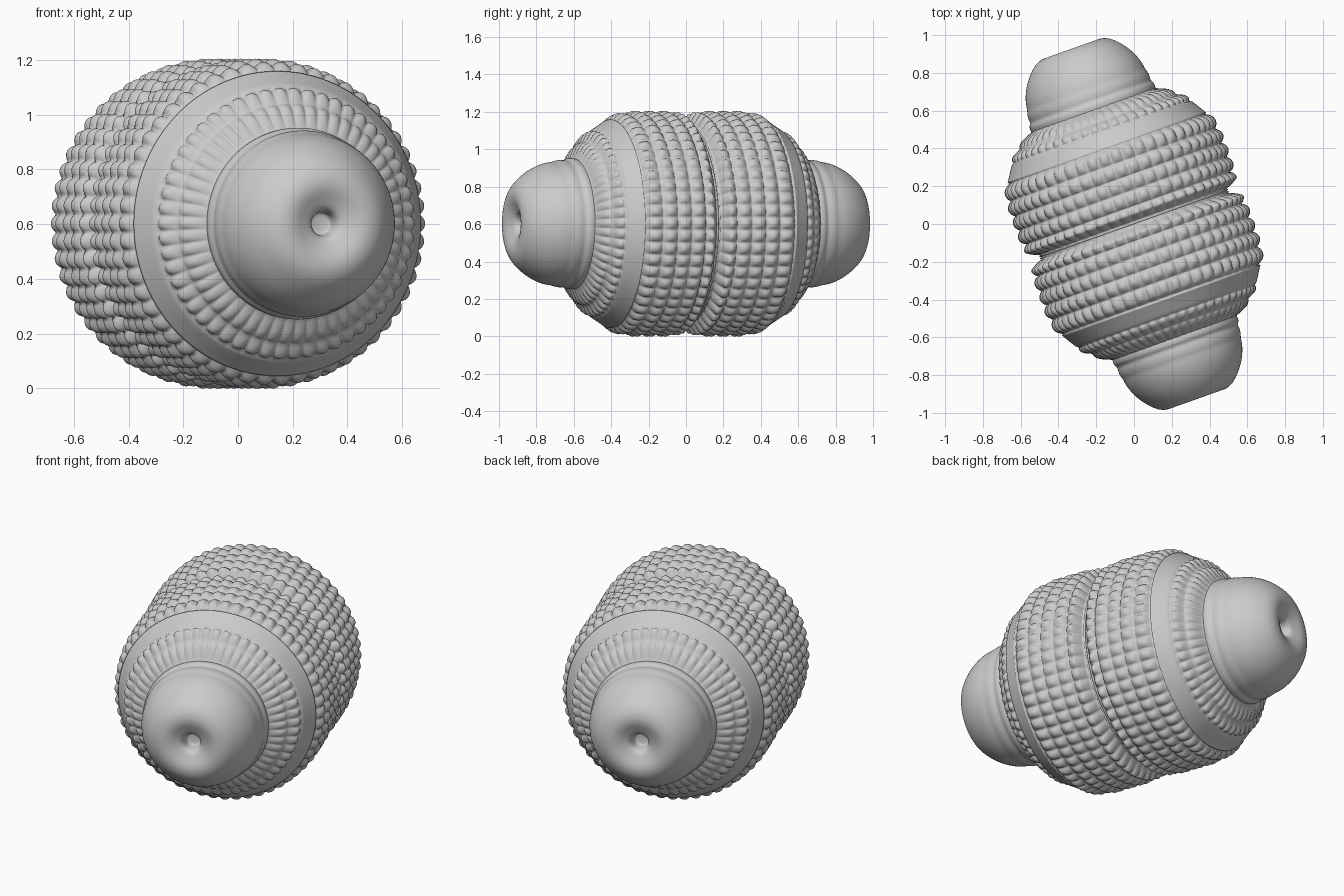
import bpy, bmesh, math
from mathutils import Matrix

if "Cube" in bpy.data.objects:
    bpy.data.objects.remove(bpy.data.objects["Cube"])

AXIS_TURN = math.radians(19.6)   # barrel axis turned away from the y axis
CENTRE_Z = 0.602
BEADS = 54                       # beads in every ring


def interp(pts, s):
    for (a, ra), (b, rb) in zip(pts, pts[1:]):
        if s <= b:
            return ra + (rb - ra) * (s - a) / (b - a)
    return pts[-1][1]


def lathe(name, stations, radius, segs, flip):
    """Surface of revolution about the barrel axis; flip=-1 makes the rear half."""
    bm = bmesh.new()
    rings = []
    for s in stations:
        rings.append([bm.verts.new((radius(s, t) * math.cos(t), -s * flip, radius(s, t) * math.sin(t)))
                      for t in (2 * math.pi * i / segs for i in range(segs))])
    for a, b in zip(rings, rings[1:]):
        for i in range(segs):
            j = (i + 1) % segs
            bm.faces.new((a[i], a[j], b[j], b[i]))
    return finish(name, bm)


def finish(name, bm):
    bmesh.ops.remove_doubles(bm, verts=bm.verts, dist=1e-5)
    bmesh.ops.recalc_face_normals(bm, faces=bm.faces)
    bm.transform(Matrix.Translation((0, 0, CENTRE_Z)) @ Matrix.Rotation(AXIS_TURN, 4, 'Z'))
    me = bpy.data.meshes.new(name)
    bm.to_mesh(me)
    bm.free()
    for p in me.polygons:
        p.use_smooth = True
    ob = bpy.data.objects.new(name, me)
    bpy.context.collection.objects.link(ob)
    return ob


# Beaded shell: overall outline, with rings of beads pressed outward
outline = [(0, .535), (.015, .555), (.05, .597), (.12, .604), (.3, .604), (.4, .588),
           (.45, .556), (.50, .525), (.55, .487), (.61, .415), (.64, .365), (.655, .33)]
# start, end and depth of each ring of beads
ring_bands = [(.01, .09, .032), (.09, .17, .026), (.17, .25, .026), (.25, .33, .026),
              (.33, .425, .030), (.515, .575, .026), (.575, .64, .022)]


def shell_radius(s, t):
    r = interp(outline, s)
    around = abs(math.cos(BEADS * t / 2)) ** 0.8
    for a, b, depth in ring_bands:
        if a <= s < b:
            along = math.sin(math.pi * (s - a) / (b - a)) ** 0.7
            return r - depth * (1 - along * (0.25 + 0.75 * around))
    # plain bands keep a shallow groove level at their borders
    return r - 0.012


# Smooth end cap with a rolled rim and a small central hole
cap_profile = [(.60, .34), (.645, .352), (.67, .352), (.685, .337), (.71, .343), (.74, .338),
               (.755, .331), (.80, .327), (.87, .298), (.925, .257), (.97, .212), (.987, .165),
               (.984, .125), (.968, .09), (.957, .062), (.94, .046), (.90, .042),
               (.885, .038), (.884, .0)]

for side, flip in (("front", 1), ("rear", -1)):
    n = 110
    lathe(side + "_beaded_shell", [.655 * k / n for k in range(n + 1)],
          shell_radius, BEADS * 8, flip)
    bm_stations = list(range(len(cap_profile)))
    bm = bmesh.new()
    segs = 48
    rings = [[bm.verts.new((r * math.cos(2 * math.pi * i / segs), -s * flip,
                            r * math.sin(2 * math.pi * i / segs))) for i in range(segs)]
             for s, r in cap_profile[:-1]]
    for a, b in zip(rings, rings[1:]):
        for i in range(segs):
            j = (i + 1) % segs
            bm.faces.new((a[i], a[j], b[j], b[i]))
    bm.faces.new(rings[-1])
    cap = finish(side + "_end_cap", bm)
    sub = cap.modifiers.new("smooth", 'SUBSURF')
    sub.levels = sub.render_levels = 2
